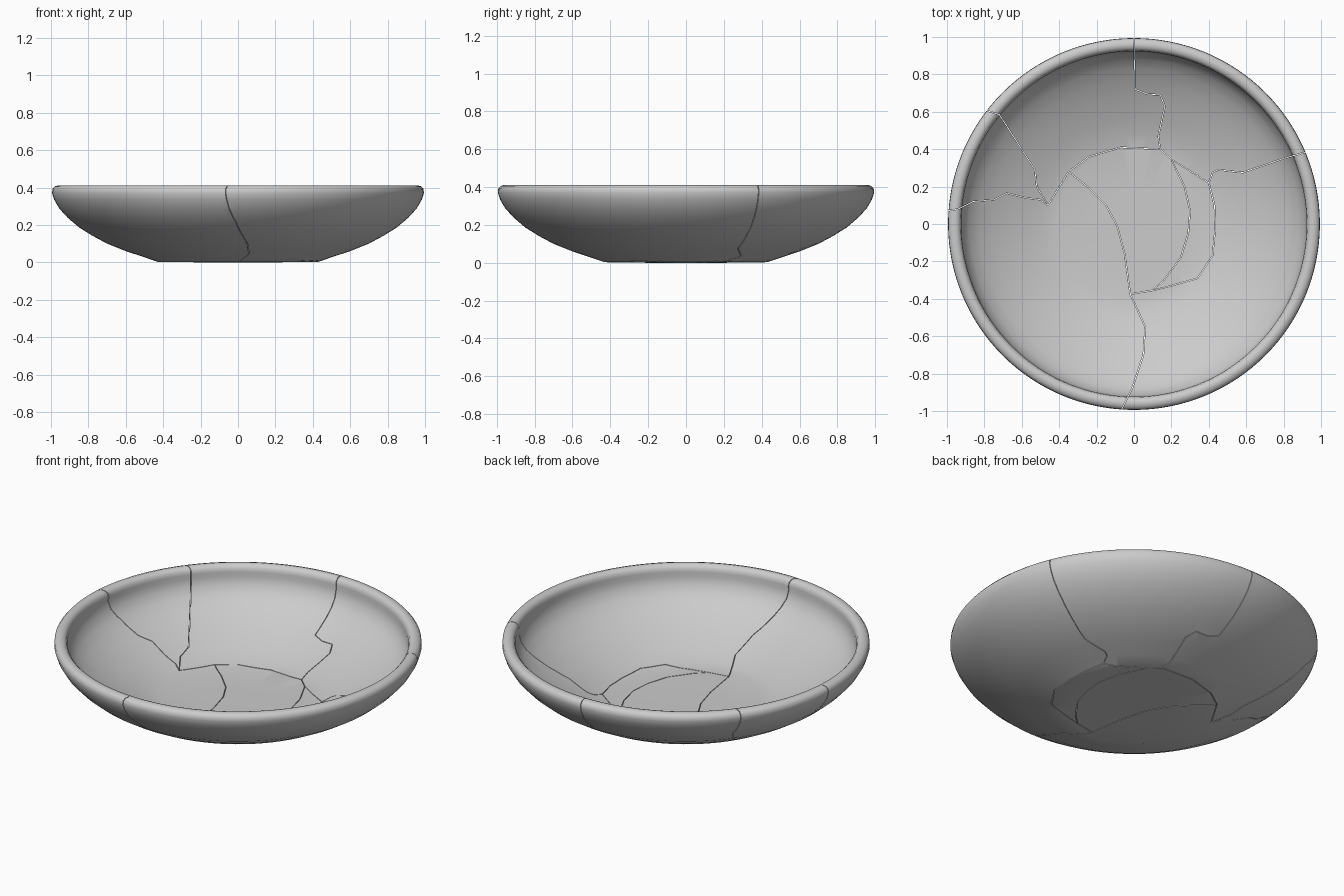
import bpy, bmesh, math
from mathutils import Vector

if "Cube" in bpy.data.objects:
    bpy.data.objects.remove(bpy.data.objects["Cube"])

# ---- bowl cross-section (radius, height): underside, rim, inside
PROFILE = [(0, 0), (0.2, 0), (0.43, 0.003), (0.5, 0.027), (0.6, 0.06), (0.7, 0.1),
           (0.78, 0.143), (0.85, 0.187), (0.91, 0.238), (0.955, 0.287), (0.983, 0.335),
           (0.994, 0.37), (0.992, 0.392), (0.98, 0.406), (0.96, 0.412), (0.94, 0.408),
           (0.927, 0.393), (0.923, 0.372), (0.924, 0.345), (0.912, 0.3), (0.88, 0.255),
           (0.83, 0.215), (0.76, 0.172), (0.67, 0.128), (0.57, 0.087), (0.48, 0.055),
           (0.41, 0.041), (0.2, 0.037), (0, 0.036)]
SEG = 128

# ---- fracture lines seen from above, running from the rim inwards
FRONT = [(-0.07, -1), (-0.01, -0.88), (0.05, -0.7), (0.06, -0.55), (-0.02, -0.375)]
RIGHT = [(0.92, 0.385), (0.8, 0.35), (0.58, 0.275), (0.45, 0.29), (0.42, 0.275), (0.4, 0.22)]
BACK = [(0, 1), (0.005, 0.72), (0.07, 0.695), (0.14, 0.69), (0.165, 0.63), (0.13, 0.47), (0.14, 0.4)]
UPPER_LEFT = [(-0.8, 0.61), (-0.72, 0.585), (-0.53, 0.29), (-0.52, 0.2), (-0.46, 0.1)]
LEFT = [(-1, 0.07), (-0.94, 0.08), (-0.86, 0.12), (-0.75, 0.13), (-0.68, 0.165),
        (-0.58, 0.14), (-0.5, 0.13), (-0.46, 0.1)]
# ---- fracture lines around the base
BASE_LEFT = [(-0.02, -0.375), (-0.05, -0.16), (-0.09, -0.01), (-0.15, 0.1), (-0.25, 0.2), (-0.35, 0.28)]
BASE_BACK = [(-0.35, 0.28), (-0.24, 0.36), (-0.07, 0.41), (0.14, 0.4)]
BASE_CORNER = [(0.14, 0.4), (0.2, 0.345), (0.4, 0.22)]
BASE_RIGHT = [(0.4, 0.22), (0.43, 0.1), (0.435, -0.02), (0.42, -0.17), (0.34, -0.29),
              (0.2, -0.33), (0.1, -0.355)]
BASE_INNER = [(0.1, -0.355), (0.16, -0.3), (0.25, -0.18), (0.29, -0.05), (0.3, 0.07),
              (0.27, 0.2), (0.2, 0.345)]


def rev(line):
    return line[::-1]


def arc(a, b):
    """Points outside the rim, anticlockwise from crack a to crack b."""
    t0, t1 = (math.atan2(c[0][1], c[0][0]) for c in (a, b))
    if t1 < t0:
        t1 += 2 * math.pi
    return [(1.3 * math.cos(t0 + (t1 - t0) * i / 12), 1.3 * math.sin(t0 + (t1 - t0) * i / 12))
            for i in range(13)]


def outline(*lines, gap=0.0018):
    """Join lines into a closed outline, shrunk slightly so a hairline gap shows."""
    pts = []
    for p in sum(lines, []):
        v = Vector(p)
        if not pts or (v - pts[-1]).length > 1e-4:
            pts.append(v)
    if (pts[0] - pts[-1]).length < 1e-4:
        pts.pop()
    out = []
    for i, p in enumerate(pts):
        d0 = (p - pts[i - 1]).normalized()
        d1 = (pts[(i + 1) % len(pts)] - p).normalized()
        n0, n1 = Vector((-d0.y, d0.x)), Vector((-d1.y, d1.x))
        out.append(p + (n0 + n1) * gap / max(0.4, 1 + n0.dot(n1)))
    return out


def new_object(name, bm):
    bmesh.ops.recalc_face_normals(bm, faces=bm.faces)
    me = bpy.data.meshes.new(name)
    bm.to_mesh(me)
    bm.free()
    ob = bpy.data.objects.new(name, me)
    bpy.context.collection.objects.link(ob)
    return ob


def make_bowl(name):
    bm = bmesh.new()
    rings = []
    for r, z in PROFILE:
        n = SEG if r else 1
        rings.append([bm.verts.new((r * math.cos(2 * math.pi * i / SEG),
                                    r * math.sin(2 * math.pi * i / SEG), z)) for i in range(n)])
    for a, b in zip(rings, rings[1:]):
        for i in range(SEG):
            j = (i + 1) % SEG
            quad = [a[i % len(a)], a[j % len(a)], b[j % len(b)], b[i % len(b)]]
            bm.faces.new(list(dict.fromkeys(quad)))
    return new_object(name, bm)


def make_prism(name, pts):
    bm = bmesh.new()
    lo = [bm.verts.new((p.x, p.y, -0.3)) for p in pts]
    hi = [bm.verts.new((p.x, p.y, 0.8)) for p in pts]
    bm.faces.new(rev(lo))
    bm.faces.new(hi)
    for i in range(len(pts)):
        j = (i + 1) % len(pts)
        bm.faces.new([lo[i], lo[j], hi[j], hi[i]])
    return new_object(name, bm)


def make_shard(name, pts):
    """Whole bowl cut down to one outline."""
    cutter = make_prism(name + "_cutter", pts)
    shard = make_bowl(name)
    mod = shard.modifiers.new("cut", 'BOOLEAN')
    mod.operation, mod.solver, mod.object = 'INTERSECT', 'EXACT', cutter
    dg = bpy.context.evaluated_depsgraph_get()
    dg.update()
    mesh = bpy.data.meshes.new_from_object(shard.evaluated_get(dg))
    shard.modifiers.clear()
    shard.data = mesh
    bpy.data.objects.remove(cutter)
    bpy.ops.object.select_all(action='DESELECT')
    shard.select_set(True)
    bpy.context.view_layer.objects.active = shard
    bpy.ops.object.shade_smooth_by_angle(angle=math.radians(40))


J_LINK = [(-0.35, 0.28), (-0.46, 0.1)]   # short break at the left of the base

# ---- the seven shards
make_shard("front_left_shard", outline(arc(LEFT, FRONT), FRONT, BASE_LEFT, J_LINK, rev(LEFT)))
make_shard("left_shard", outline(arc(UPPER_LEFT, LEFT), LEFT, rev(UPPER_LEFT)))
make_shard("back_left_shard", outline(arc(BACK, UPPER_LEFT), UPPER_LEFT, rev(J_LINK), BASE_BACK, rev(BACK)))
make_shard("back_right_shard", outline(arc(RIGHT, BACK), BACK, BASE_CORNER, rev(RIGHT)))
make_shard("front_right_shard", outline(arc(FRONT, RIGHT), RIGHT, BASE_RIGHT, rev(FRONT)))
make_shard("base_centre_shard", outline([BASE_LEFT[0]], BASE_INNER, rev(BASE_CORNER[:2]),
                                        rev(BASE_BACK), rev(BASE_LEFT)))
make_shard("base_crescent_shard", outline(rev(BASE_RIGHT), rev(BASE_CORNER[1:]), rev(BASE_INNER)))
